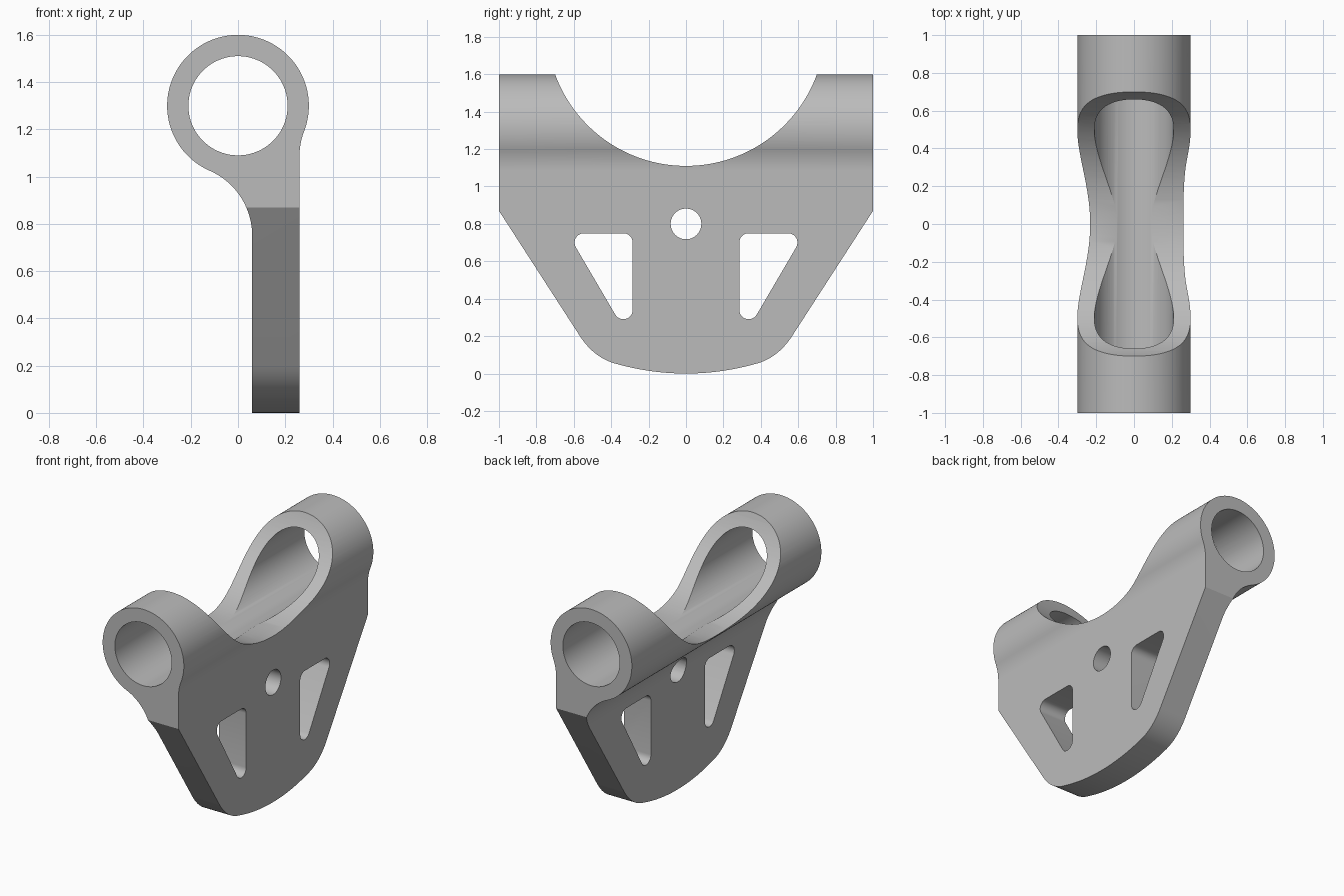
import bpy, bmesh
from math import sin, cos, pi, atan2, sqrt
from mathutils import Vector

cube = bpy.data.objects.get("Cube")
if cube:
    bpy.data.objects.remove(cube)

# Single grey material
grey = bpy.data.materials.new("plain grey")
grey.use_nodes = True
colour = (0.5, 0.5, 0.5, 1)
grey.diffuse_color = colour
grey.node_tree.nodes["Principled BSDF"].inputs["Base Color"].default_value = colour


def arc(cx, cz, r, start, end, n):
    return [(cx + r * cos(start + (end - start) * i / n),
             cz + r * sin(start + (end - start) * i / n)) for i in range(n + 1)]


def round_corners(points, r, n=10):
    """Replace each corner of a polygon with a tangent arc."""
    result = []
    for i, p in enumerate(points):
        p = Vector(p)
        a = (Vector(points[i - 1]) - p).normalized()
        b = (Vector(points[(i + 1) % len(points)]) - p).normalized()
        half = a.angle(b) / 2
        centre = p + (a + b).normalized() * r / sin(half)
        reach = r / (sin(half) / cos(half))
        u, v = p + a * reach - centre, p + b * reach - centre
        start = atan2(u.y, u.x)
        turn = (atan2(v.y, v.x) - start + pi) % (2 * pi) - pi
        result += arc(centre.x, centre.y, r, start, start + turn, n)
    return result


def extrude(name, profile, axis, low, high):
    """Prism of a (horizontal, z) profile, swept along x or y."""
    def place(h, z, d):
        return (d, h, z) if axis == "x" else (h, d, z)
    bm = bmesh.new()
    near = [bm.verts.new(place(h, z, low)) for h, z in profile]
    far = [bm.verts.new(place(h, z, high)) for h, z in profile]
    bm.faces.new(near)
    bm.faces.new(far)
    n = len(profile)
    for i in range(n):
        j = (i + 1) % n
        bm.faces.new((near[i], near[j], far[j], far[i]))
    bmesh.ops.recalc_face_normals(bm, faces=bm.faces)
    mesh = bpy.data.meshes.new(name)
    bm.to_mesh(mesh)
    bm.free()
    mesh.materials.append(grey)
    obj = bpy.data.objects.new(name, mesh)
    bpy.context.collection.objects.link(obj)
    return obj


# Tube and offset plate, blended with a fillet on each side
TUBE_Z, TUBE_R, BORE_R, FILLET = 1.3, 0.3, 0.21, 0.3
LEFT, RIGHT = 0.06, 0.26
reach = TUBE_R + FILLET
rx, lx = RIGHT + FILLET, LEFT - FILLET
rz = TUBE_Z - sqrt(reach ** 2 - rx ** 2)
lz = TUBE_Z - sqrt(reach ** 2 - lx ** 2)
right_angle = atan2(rz - TUBE_Z, rx)
left_angle = atan2(lz - TUBE_Z, lx) + 2 * pi
section = [(LEFT, -0.2), (RIGHT, -0.2)]
section += arc(rx, rz, FILLET, pi, right_angle + pi, 12)
section += arc(0, TUBE_Z, TUBE_R, right_angle, left_angle, 80)[1:]
section += arc(lx, lz, FILLET, left_angle - pi, 0, 20)[1:]
bracket = extrude("bracket", section, "y", -1.2, 1.2)

# Side outline: saddle on top, tapered flanks, gently curved foot
SADDLE_Z, SADDLE_R, FOOT_R = 1.855, 0.745, 1.36
half = [(1, 1.8), (1, 0.87)]
a, corner, b = Vector((0.567, 0.2)), Vector((0.495, 0.089)), Vector((0.385, 0.055))
for i in range(13):
    t = i / 12
    p = a * (1 - t) ** 2 + corner * 2 * t * (1 - t) + b * t ** 2
    half.append((p.x, p.y))
for i in range(1, 13):
    y = b.x * (1 - i / 12)
    half.append((y, FOOT_R - sqrt(FOOT_R ** 2 - y ** 2)))
outline = half + [(-y, z) for y, z in reversed(half[:-1])]
edge = atan2(1.8 - SADDLE_Z, SADDLE_R)
outline += arc(0, SADDLE_Z, SADDLE_R, pi - edge, 2 * pi + edge, 72)
side_outline = extrude("side_outline", outline, "x", -0.6, 0.6)

# Bore, bolt hole and mirrored triangular windows
cutters = [
    extrude("bore_cutter", arc(0, TUBE_Z, BORE_R, 0, 2 * pi, 80)[:-1], "y", -1.5, 1.5),
    extrude("bolt_hole_cutter", arc(0, 0.8, 0.082, 0, 2 * pi, 48)[:-1], "x", -0.5, 0.5),
]
triangle = [(0.633, 0.75), (0.285, 0.75), (0.285, 0.156)]
for side, word in ((1, "back"), (-1, "front")):
    window = round_corners([(side * y, z) for y, z in triangle], 0.05)
    cutters.append(extrude(word + "_window_cutter", window, "x", -0.5, 0.5))

# Cut the bracket, then drop the helpers
bpy.context.view_layer.objects.active = bracket
for tool in [side_outline] + cutters:
    mod = bracket.modifiers.new(tool.name, "BOOLEAN")
    mod.operation = "INTERSECT" if tool is side_outline else "DIFFERENCE"
    mod.solver = "EXACT"
    mod.object = tool
    bpy.ops.object.modifier_apply(modifier=mod.name)
    bpy.data.objects.remove(tool)

# Smooth the curved faces, keeping machined edges sharp
bpy.ops.object.select_all(action="DESELECT")
bracket.select_set(True)
bpy.ops.object.shade_smooth_by_angle(angle=pi / 6)
